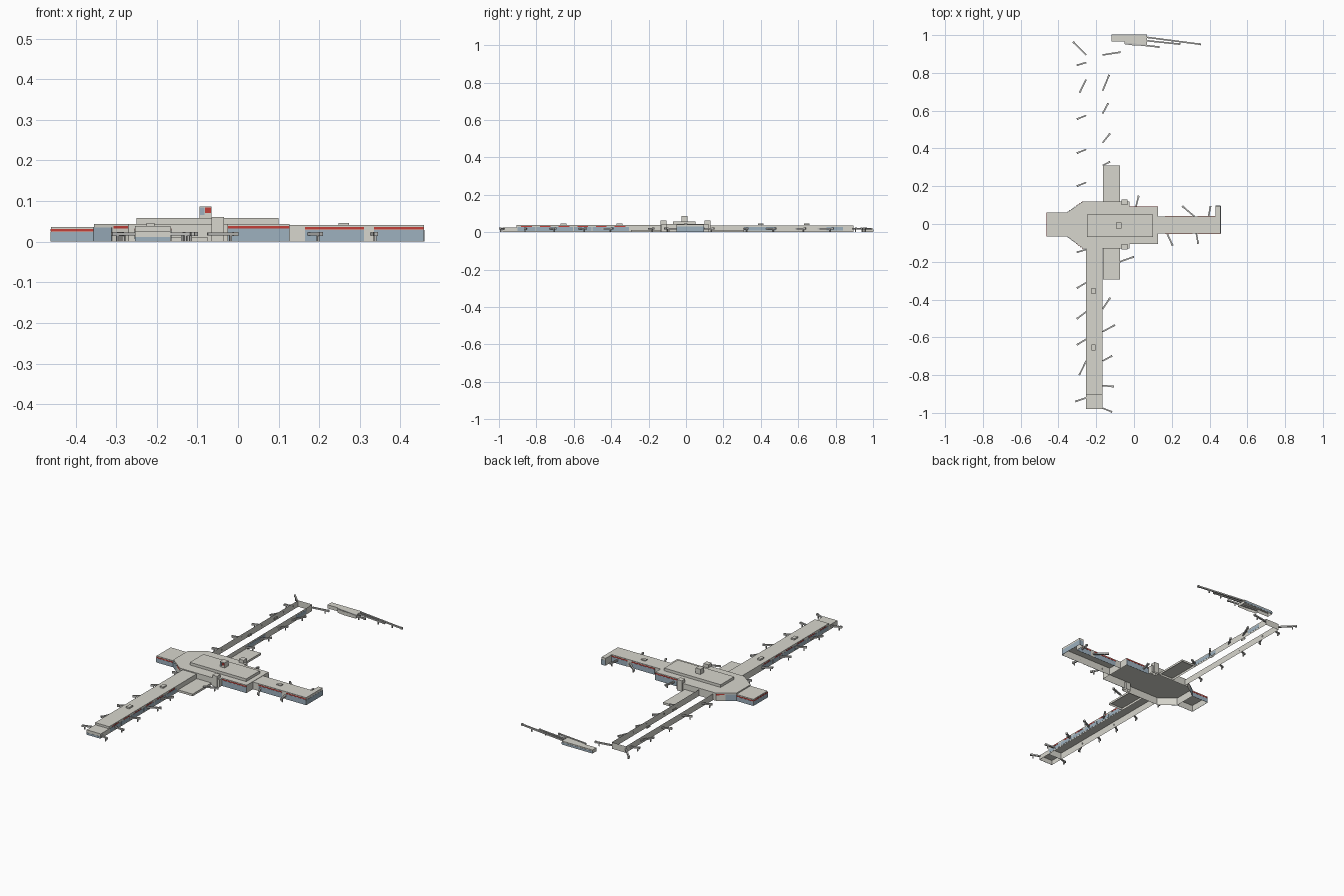
import bpy, bmesh, math
from mathutils import Matrix

cube = bpy.data.objects.get("Cube")
if cube:
    bpy.data.objects.remove(cube, do_unlink=True)


def material(name, r, g, b):
    m = bpy.data.materials.new(name)
    m.use_nodes = True
    m.diffuse_color = (r, g, b, 1)
    m.node_tree.nodes["Principled BSDF"].inputs["Base Color"].default_value = (r, g, b, 1)
    return m


CONCRETE = material("pale concrete", 0.68, 0.67, 0.61)
GLASS = material("blue glass", 0.34, 0.44, 0.52)
RED = material("red stripe", 0.55, 0.05, 0.04)
GREY = material("bridge grey", 0.53, 0.53, 0.51)


def finish(name, bm, colour):
    bmesh.ops.recalc_face_normals(bm, faces=bm.faces)
    mesh = bpy.data.meshes.new(name)
    bm.to_mesh(mesh)
    bm.free()
    mesh.materials.append(colour)
    obj = bpy.data.objects.new(name, mesh)
    bpy.context.collection.objects.link(obj)


def shell(name, outline, top, base=0.0, roof=True):
    """Walls raised from an outline, with a roof but no floor."""
    bm = bmesh.new()
    low = [bm.verts.new((x, y, base)) for x, y in outline]
    high = [bm.verts.new((x, y, top)) for x, y in outline]
    for i in range(len(low)):
        bm.faces.new((low[i - 1], low[i], high[i], high[i - 1]))
    if roof:
        bm.faces.new(high)
    finish(name, bm, CONCRETE)


def rect(x0, x1, y0, y1):
    return [(x0, y0), (x1, y0), (x1, y1), (x0, y1)]


def block(name, x0, x1, y0, y1, top, base=0.0):
    shell(name, rect(x0, x1, y0, y1), top, base)


def along(p, q):
    """Length of the line p to q, and a frame at p with its x axis along it."""
    dx, dy = q[0] - p[0], q[1] - p[1]
    turn = Matrix.Rotation(math.atan2(dy, dx), 4, "Z")
    return math.hypot(dx, dy), Matrix.Translation((*p, 0)) @ turn


def add_box(bm, size, matrix):
    bmesh.ops.create_cube(bm, size=1, matrix=matrix @ Matrix.Diagonal((*size, 1)))


def panel(name, p, q, low, high, colour):
    """Thin plate on the outside of a wall running counterclockwise from p to q."""
    bm = bmesh.new()
    length, frame = along(p, q)
    spot = Matrix.Translation((length / 2, -0.0015, (low + high) / 2))
    add_box(bm, (length, 0.001, high - low), frame @ spot)
    finish(name, bm, colour)


def facade(name, p, q, sill, stripe_top):
    """Glazing from the sill up to a red stripe."""
    panel(name + "_glass", p, q, sill, stripe_top - 0.007, GLASS)
    panel(name + "_stripe", p, q, stripe_top - 0.006, stripe_top, RED)


def jet_bridge(name, x, y, dx, dy):
    """Raised walkway with a cab at its end, carried by a leg."""
    bm = bmesh.new()
    length, frame = along((x, y), (x + dx, y + dy))

    def at(d, z):
        return frame @ Matrix.Translation((d, 0, z))

    add_box(bm, (length, 0.008, 0.008), at(length / 2, 0.019))
    add_box(bm, (0.012, 0.010, 0.010), at(length - 0.006, 0.019))
    add_box(bm, (0.005, 0.006, 0.016), at(length * 0.75, 0.008))
    finish(name, bm, GREY)


# Central hall with chamfered right corners
hall = [(-0.355, -0.065), (-0.27, -0.13), (-0.025, -0.13), (-0.025, -0.105),
        (0.127, -0.105), (0.127, 0.09), (-0.025, 0.09), (-0.025, 0.12),
        (-0.27, 0.12), (-0.355, 0.06)]
shell("central_hall", hall, 0.043)
block("upper_roof", -0.25, 0.10, -0.07, 0.05, 0.058, 0.043)
panel("chamfer_glass_front", hall[0], (-0.31, -0.0995), 0, 0.035, GLASS)
panel("chamfer_glass_back", (-0.31, 0.092), hall[9], 0, 0.035, GLASS)
panel("chamfer_stripe_front", (-0.305, -0.103), hall[1], 0.032, 0.039, RED)
panel("chamfer_stripe_back", hall[8], (-0.305, 0.095), 0.032, 0.039, RED)
facade("hall_front", hall[3], hall[4], 0, 0.039)
facade("hall_back", hall[5], hall[6], 0, 0.039)

# Control tower with a glazed cabin and a red front panel
block("control_tower", -0.095, -0.065, -0.025, 0.008, 0.087, 0.058)
panel("tower_glass", (-0.094, -0.025), (-0.082, -0.025), 0.066, 0.084, GLASS)
panel("tower_red_panel", (-0.081, -0.025), (-0.067, -0.025), 0.071, 0.084, RED)

# Stair towers and low annexes on the hall's two long sides
for side, y0, y1 in (("front", -0.135, -0.105), ("back", 0.10, 0.13)):
    block("stair_tower_" + side, -0.065, -0.035, y0, y1, 0.061)
block("annex_front", -0.165, -0.075, -0.295, -0.13, 0.012)
block("annex_back", -0.165, -0.075, 0.12, 0.31, 0.012)

# Right wing, glazed on three sides
right_wing = rect(-0.46, -0.355, -0.065, 0.06)
shell("right_wing", right_wing, 0.036)
for side, i, j in (("front", 0, 1), ("back", 2, 3), ("end", 3, 0)):
    facade("right_wing_" + side, right_wing[i], right_wing[j], 0, 0.031)

# Left wing, ending in a hook, with a solid core between the glazed bays
left_wing = [(0.127, -0.05), (0.458, -0.05), (0.458, 0.095), (0.432, 0.095),
             (0.432, 0.04), (0.127, 0.04)]
shell("left_wing", left_wing, 0.041)
for bay, x0, x1 in (("inner", 0.165, 0.31), ("outer", 0.335, 0.432)):
    facade(f"left_wing_front_{bay}", (x0, -0.05), (x1, -0.05), 0, 0.036)
    facade(f"left_wing_back_{bay}", (x1, 0.04), (x0, 0.04), 0, 0.036)
facade("left_wing_corner", (0.432, -0.05), (0.457, -0.05), 0, 0.036)
panel("hook_glass_outer", left_wing[1], left_wing[2], 0, 0.029, GLASS)
panel("hook_glass_back", left_wing[2], left_wing[3], 0, 0.029, GLASS)

# Front pier, roofed, with a lower end; back pier, walls only
WEST, EAST = -0.253, -0.166
block("front_pier", WEST, EAST, -0.905, -0.13, 0.038)
block("front_pier_end", WEST, EAST, -0.98, -0.905, 0.026)
panel("pier_end_glass", (WEST, -0.98), (EAST, -0.98), 0, 0.011, GLASS)
shell("back_pier_walls", rect(WEST, EAST, 0.12, 0.895), 0.036, roof=False)
panel("back_pier_glass_near", (EAST, 0.31), (EAST, 0.48), 0.008, 0.028, GLASS)
panel("back_pier_glass_far", (EAST, 0.75), (EAST, 0.84), 0.008, 0.028, GLASS)

# Glazed bays of the front pier, each with a shorter red dash above
for k in range(6):
    y0 = -0.90 + k * 0.1
    for side, x, a, b in (("left", EAST, y0, y0 + 0.095), ("right", WEST, y0 + 0.095, y0)):
        panel(f"pier_glass_{side}_{k}", (x, a), (x, b), 0.006, 0.027, GLASS)
        third = (b - a) / 5
        panel(f"pier_dash_{side}_{k}", (x, a + third), (x, b - third), 0.028, 0.033, RED)

# Small plant rooms on the roofs
for i, (x, y) in enumerate([(-0.215, -0.655), (-0.215, -0.355)]):
    block(f"roof_unit_{i}", x - 0.01, x + 0.01, y - 0.016, y + 0.016, 0.046, 0.038)
block("roof_unit_left_wing", 0.247, 0.273, -0.01, 0.008, 0.046, 0.041)
for i, (x, y) in enumerate([(-0.218, 0.645), (-0.208, 0.4)]):
    shell(f"back_roof_unit_{i}", rect(x - 0.004, x + 0.004, y - 0.015, y + 0.015),
          0.046, 0.037, roof=False)

# Detached satellite building
satellite = [(-0.12, 0.965), (-0.05, 0.965), (-0.05, 0.952), (0.0, 0.945),
             (0.07, 0.945), (0.07, 1.0), (-0.12, 1.0)]
shell("satellite", satellite, 0.020)
panel("satellite_glass", satellite[5], satellite[6], 0.004, 0.014, GLASS)

# Jet bridges along the piers: position along the pier, then reach
west_gates = [(0.895, -0.07, 0.07), (0.855, -0.05, -0.015), (0.765, -0.035, -0.07),
              (0.575, -0.05, -0.02), (0.395, -0.05, -0.02), (0.22, -0.05, -0.02),
              (-0.135, -0.05, -0.015), (-0.31, -0.05, -0.03), (-0.465, -0.05, -0.037),
              (-0.61, -0.05, -0.03), (-0.725, -0.037, -0.075), (-0.92, -0.058, -0.02)]
east_gates = [(0.895, 0.095, 0.015), (0.705, 0.035, 0.085), (0.585, 0.03, 0.055),
              (0.43, 0.04, 0.05), (0.31, 0.04, 0.02), (-0.45, 0.04, 0.06),
              (-0.57, 0.065, 0.035), (-0.725, 0.05, 0.027), (-0.855, 0.06, -0.006),
              (-0.975, 0.05, -0.02)]
for label, x, gates in (("right", WEST, west_gates), ("left", EAST, east_gates)):
    for i, (y, dx, dy) in enumerate(gates):
        jet_bridge(f"pier_bridge_{label}_{i}", x, y, dx, dy)

# Jet bridges of the annex, left wing and satellite
others = [(-0.075, -0.2, 0.075, 0.027), (0.01, 0.09, 0.015, 0.06),
          (0.32, 0.04, -0.065, 0.055), (0.395, 0.04, 0.01, 0.055),
          (0.175, -0.05, 0.03, -0.065), (0.33, -0.05, 0.01, -0.055),
          (0.07, 0.988, 0.285, -0.037), (0.07, 0.97, 0.175, -0.018),
          (-0.05, 0.957, 0.185, -0.02)]
for i, gate in enumerate(others):
    jet_bridge(f"outer_bridge_{i}", *gate)
